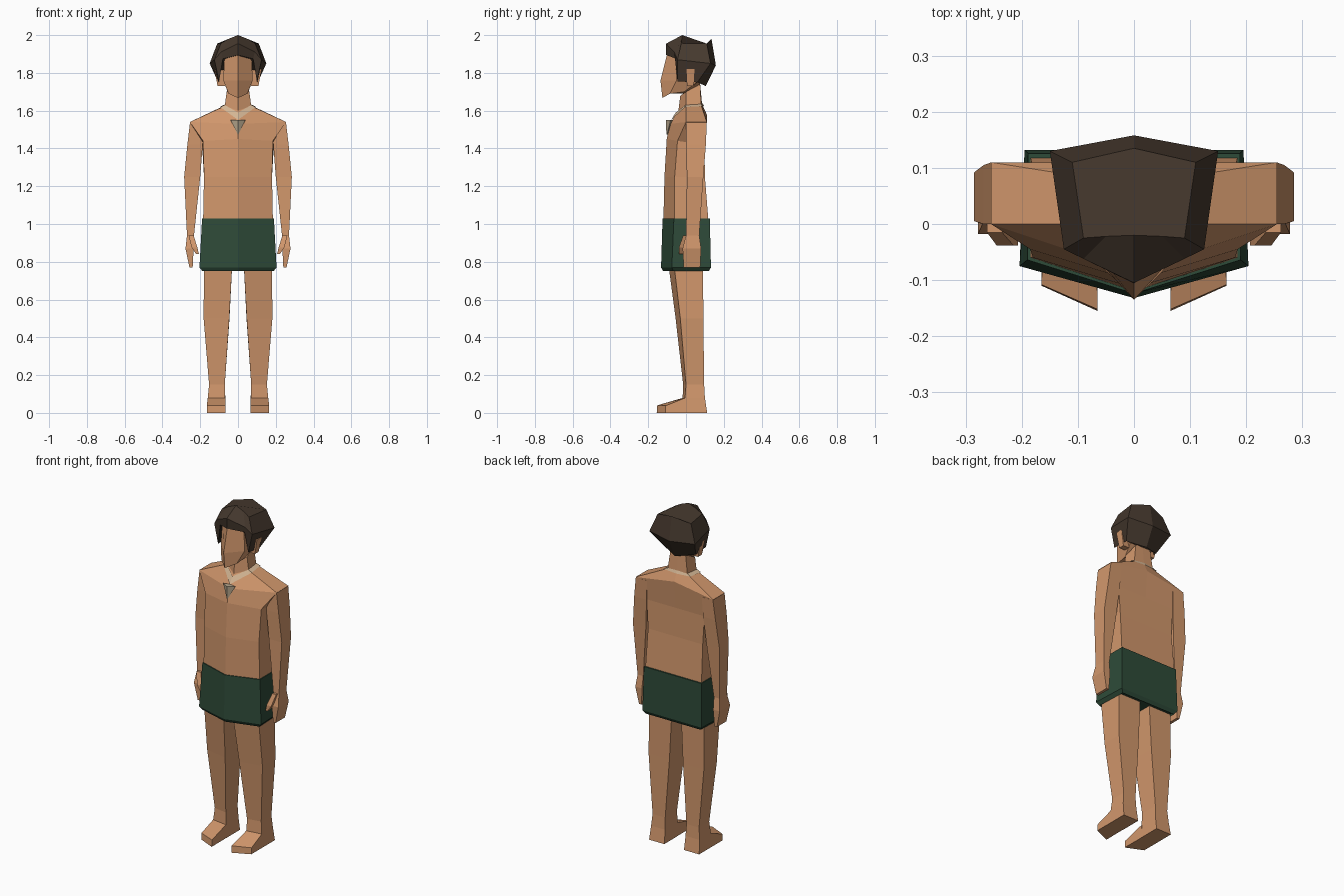
import bpy, bmesh
from mathutils import Vector


def material(name, rgb):
    m = bpy.data.materials.new(name)
    m.diffuse_color = (*rgb, 1)
    return m


SKIN = material("skin", (0.64, 0.31, 0.15))
HAIR = material("dark brown hair", (0.060, 0.040, 0.027))
GREEN = material("dark green cloth", (0.027, 0.069, 0.040))
CORD = material("pale cord", (0.66, 0.47, 0.30))
BONE = material("bone", (0.48, 0.39, 0.27))


def loft(name, rings, mat, caps=True, mirror=False):
    """Skin a stack of closed point rings; optionally mirror across x = 0."""
    bm = bmesh.new()
    loops = [[bm.verts.new(p) for p in r] for r in rings]
    n = len(loops[0])
    for a, b in zip(loops, loops[1:]):
        for i in range(n):
            j = (i + 1) % n
            bm.faces.new((a[i], a[j], b[j], b[i]))
    if caps:
        bm.faces.new(loops[0])
        bm.faces.new(loops[-1])
    bmesh.ops.recalc_face_normals(bm, faces=bm.faces)
    me = bpy.data.meshes.new(name)
    bm.to_mesh(me)
    bm.free()
    me.materials.append(mat)
    ob = bpy.data.objects.new(name, me)
    bpy.context.collection.objects.link(ob)
    if mirror:
        mod = ob.modifiers.new("mirror", 'MIRROR')
        mod.use_mirror_merge = False
    return ob


def sym(half):
    """Complete a half ring that runs from front centre to back centre."""
    return list(half) + [(-x, y, z) for x, y, z in reversed(half[1:-1])]


def at(z, *pts):
    return [(x, y, z) for x, y in pts]


def box_ring(xi, xo, y0, y1, z):
    return at(z, (xi, y0), (xo, y0), (xo, y1), (xi, y1))


# Torso with shoulders and neck: front ridge, front corner, back corner, back
shoulder = [(0, -.085, 1.53), (.255, 0, 1.54), (.255, .11, 1.54), (0, .11, 1.58)]
neck = [(0, -.04, 1.60), (.07, 0, 1.625), (.065, .08, 1.63), (0, .085, 1.635)]
torso = [
    at(1.0, (0, -.12), (.185, -.06), (.185, .12), (0, .12)),
    at(1.25, (0, -.114), (.18, -.06), (.18, .1), (0, .1)),
    [(0, -.102, 1.45), (.185, -.045, 1.44), (.19, .098, 1.42), (0, .098, 1.42)],
    shoulder, neck,
    [(0, -.03, 1.68), (.06, 0, 1.70), (.05, .075, 1.74), (0, .07, 1.76)]]
loft("torso", [sym(r) for r in torso], SKIN)

# Head with a ridged face
head = [
    at(1.92, (0, -.095), (.07, -.045), (.07, .09), (0, .09)),
    at(1.76, (0, -.135), (.078, -.05), (.078, .07), (0, .08)),
    [(0, -.125, 1.667), (.05, -.085, 1.69), (.055, -.01, 1.70), (0, 0, 1.69)]]
loft("head", [sym(r) for r in head], SKIN)
loft("ear", [box_ring(.07, .108, .005, .04, 1.73),
             box_ring(.07, .125, 0, .045, 1.82)], SKIN, mirror=True)

# Hair: crown, widest ring, hairline with sideburns
hair = [
    [(0, -.02, 2.0), (.05, -.022, 1.98), (.09, -.025, 1.957), (.11, .11, 1.955), (0, .135, 1.98)],
    [(0, -.105, 1.955), (.09, -.062, 1.91), (.125, -.045, 1.87), (.15, .13, 1.85), (0, .158, 1.84)],
    [(0, -.106, 1.895), (.08, -.053, 1.875), (.10, -.045, 1.755), (.105, .06, 1.75), (0, .105, 1.73)]]
loft("hair", [sym(r) for r in hair], HAIR)

# Shorts with a turned-in hem
shorts = [
    at(1.03, (0, -.124), (.19, -.064), (.189, .126), (0, .126)),
    at(.77, (0, -.132), (.204, -.075), (.195, .132), (0, .132)),
    at(.75, (0, -.12), (.188, -.066), (.18, .12), (0, .12)),
    at(.762, (0, -.11), (.183, -.06), (.176, .115), (0, .115))]
loft("shorts", [sym(r) for r in shorts], GREEN)

# Arms, hands and thumbs
loft("arm", [box_ring(*r) for r in (
    (.18, .254, 0, .11, 1.538), (.187, .268, 0, .105, 1.42),
    (.20, .285, .005, .092, 1.25), (.233, .27, 0, .07, .94))], SKIN, mirror=True)
loft("hand", [box_ring(*r) for r in (
    (.233, .27, 0, .07, .94), (.235, .278, -.018, .08, .87),
    (.24, .257, -.012, .075, .77))], SKIN, mirror=True)
loft("thumb", [box_ring(*r) for r in (
    (.235, .262, -.015, .02, .94), (.215, .245, -.038, 0, .875),
    (.207, .222, -.038, -.015, .84))], SKIN, mirror=True)

# Legs: inner front, outer front, outer back, inner back
loft("leg", [
    at(.80, (.03, -.095), (.18, -.065), (.18, .09), (.03, .09)),
    at(.50, (.046, -.055), (.182, -.03), (.182, .092), (.045, .092)),
    at(.15, (.07, -.015), (.153, 0), (.153, .096), (.07, .096)),
    at(.08, (.068, -.018), (.16, -.005), (.16, .1), (.067, .1)),
    at(0, (.065, -.018), (.165, -.005), (.165, .112), (.065, .112))], SKIN, mirror=True)

# Feet, with toes slanting back towards the outside
loft("foot", [
    [(.066, -.015, 0), (.165, -.003, 0), (.16, -.003, .08), (.067, -.015, .08)],
    [(.065, -.155, 0), (.165, -.11, 0), (.165, -.108, .038), (.065, -.152, .04)]],
    SKIN, mirror=True)

# Cord lying on the neck slope, and its pointed pendant
lift = [Vector(v) for v in ((0, -.005, .004), (0, -.004, .005), (0, .002, .005), (0, .003, .005))]


def on_slope(ts):
    return sym([tuple(Vector(a).lerp(Vector(b), t) + o)
                for a, b, t, o in zip(neck, shoulder, ts, lift)])


loft("necklace", [on_slope((.2, .0, .0, .0)), on_slope((.75, .13, .12, .3))], CORD, caps=False)
loft("pendant", [
    [(-.04, -.082, 1.55), (0, -.106, 1.55), (.04, -.082, 1.55), (0, -.07, 1.55)],
    [(-.002, -.1, 1.475), (0, -.104, 1.475), (.002, -.1, 1.475), (0, -.095, 1.475)]], BONE)
